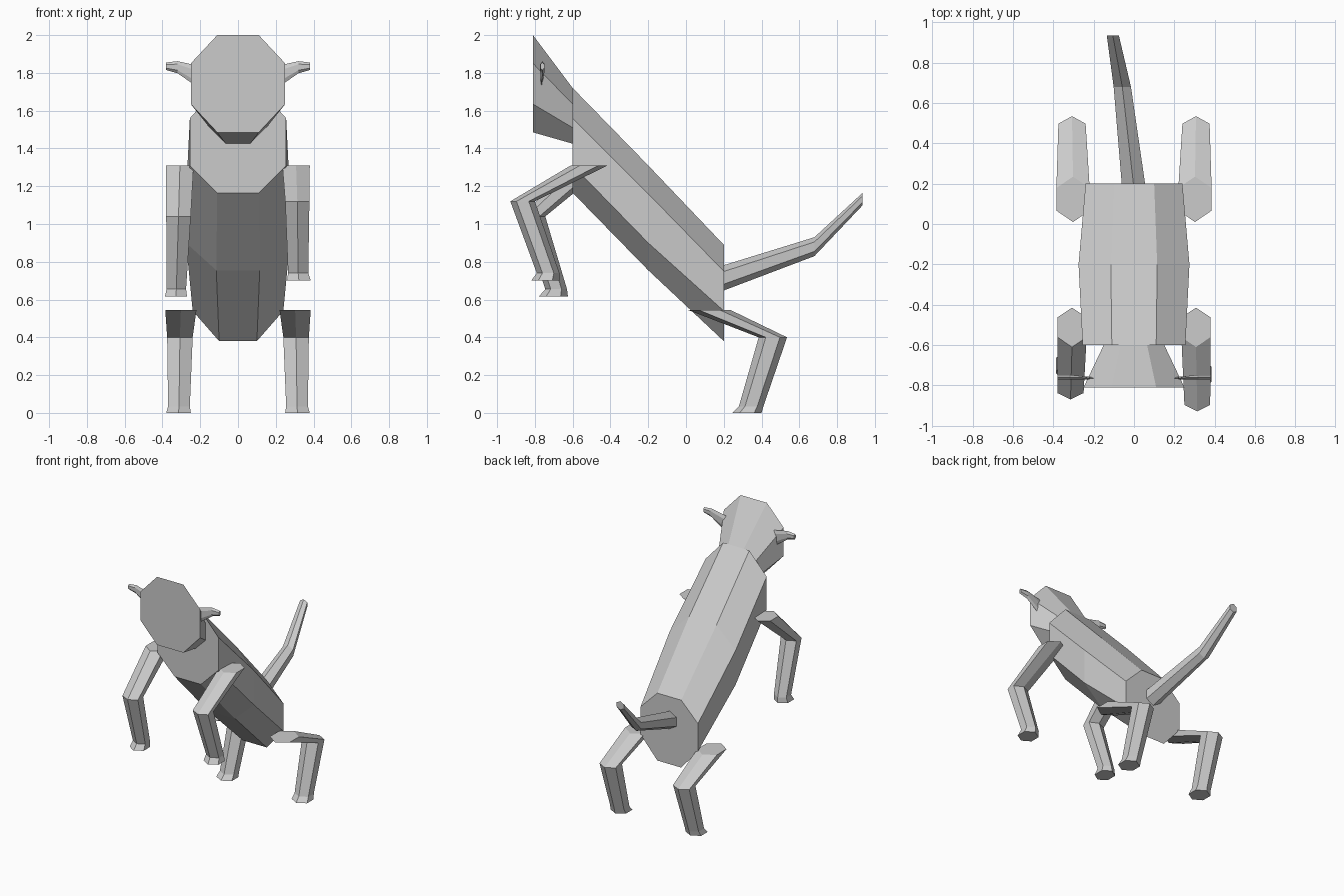
import bpy, bmesh, math
from mathutils import Vector

old = bpy.data.objects.get("Cube")
if old:
    bpy.data.objects.remove(old, do_unlink=True)

grey = bpy.data.materials.new("plain grey")
grey.use_nodes = True
GREY = (0.6, 0.6, 0.6, 1)
grey.diffuse_color = GREY
grey.node_tree.nodes["Principled BSDF"].inputs["Base Color"].default_value = GREY


def loft(name, rings):
    """Skin a closed, capped solid over equal-sized rings of points."""
    bm = bmesh.new()
    loops = [[bm.verts.new(p) for p in ring] for ring in rings]
    n = len(loops[0])
    for a, b in zip(loops, loops[1:]):
        for i in range(n):
            j = (i + 1) % n
            bm.faces.new((a[i], a[j], b[j], b[i]))
    bm.faces.new(loops[0])
    bm.faces.new(loops[-1])
    bmesh.ops.recalc_face_normals(bm, faces=bm.faces)
    mesh = bpy.data.meshes.new(name)
    bm.to_mesh(mesh)
    bm.free()
    mesh.materials.append(grey)
    obj = bpy.data.objects.new(name, mesh)
    bpy.context.collection.objects.link(obj)
    return obj


def octagon(y, inner, outer, z0, z1, z2, z3):
    """Upright eight-sided ring facing along y."""
    half = [(inner, z0), (outer, z1), (outer, z2), (inner, z3)]
    return [(x, y, z) for x, z in half] + [(-x, y, z) for x, z in reversed(half)]


def hexagon(centre, flat_axis, point_axis):
    """Six-sided ring with its points along point_axis."""
    c, u, v = Vector(centre), Vector(flat_axis), Vector(point_axis)
    ring = []
    for k in range(6):
        a = k * math.pi / 3
        ring.append(c + u * (math.sin(a) / math.sin(math.pi / 3)) + v * math.cos(a))
    return ring


def leg(name, side, sections):
    """Sections are (z, y front, y back, x inner, x outer), level rings."""
    rings = [hexagon((side * (x0 + x1) / 2, (y0 + y1) / 2, z),
                     ((x1 - x0) / 2, 0, 0), (0, (y1 - y0) / 2, 0))
             for z, y0, y1, x0, x1 in sections]
    return loft(name, rings)


# Sloping torso and flared head
loft("body", [octagon(-0.6, 0.11, 0.255, 1.165, 1.31, 1.56, 1.72),
              octagon(-0.2, 0.115, 0.275, 0.755, 0.90, 1.16, 1.31),
              octagon(0.2, 0.10, 0.24, 0.38, 0.54, 0.75, 0.89)])
loft("head", [octagon(-0.81, 0.11, 0.25, 1.485, 1.635, 1.85, 2.0),
              octagon(-0.6, 0.065, 0.15, 1.425, 1.51, 1.635, 1.72)])

# Hind legs and thin ears are mirrored
for side, label in ((1, "left"), (-1, "right")):
    leg("hind_leg_" + label, side, [(0.545, 0.01, 0.235, 0.22, 0.385),
                                    (0.40, 0.385, 0.535, 0.24, 0.375),
                                    (0.035, 0.28, 0.41, 0.255, 0.37),
                                    (0, 0.245, 0.40, 0.25, 0.38)])
    loft("ear_" + label, [hexagon((side * x, y, z), (0, t, 0), (0, 0, h))
                          for x, y, z, t, h in ((0.20, -0.765, 1.775, 0.005, 0.06),
                                                (0.32, -0.76, 1.83, 0.012, 0.032),
                                                (0.38, -0.76, 1.835, 0.01, 0.02))])

# Raised front legs, the right one hanging lower
leg("front_leg_left", 1, [(1.31, -0.61, -0.415, 0.235, 0.38),
                          (1.12, -0.93, -0.80, 0.25, 0.378),
                          (0.74, -0.79, -0.67, 0.265, 0.372),
                          (0.70, -0.82, -0.67, 0.26, 0.385)])
leg("front_leg_right", -1, [(1.31, -0.61, -0.415, 0.235, 0.38),
                            (1.04, -0.87, -0.745, 0.25, 0.38),
                            (0.655, -0.745, -0.63, 0.275, 0.378),
                            (0.615, -0.78, -0.625, 0.27, 0.387)])

# Bent tail
loft("tail", [hexagon((x, y, z), (w, 0, 0), (0, 0, h))
              for x, y, z, w, h in ((-0.003, 0.2, 0.715, 0.058, 0.067),
                                    (-0.058, 0.68, 0.88, 0.043, 0.05),
                                    (-0.105, 0.935, 1.132, 0.03, 0.033))])
